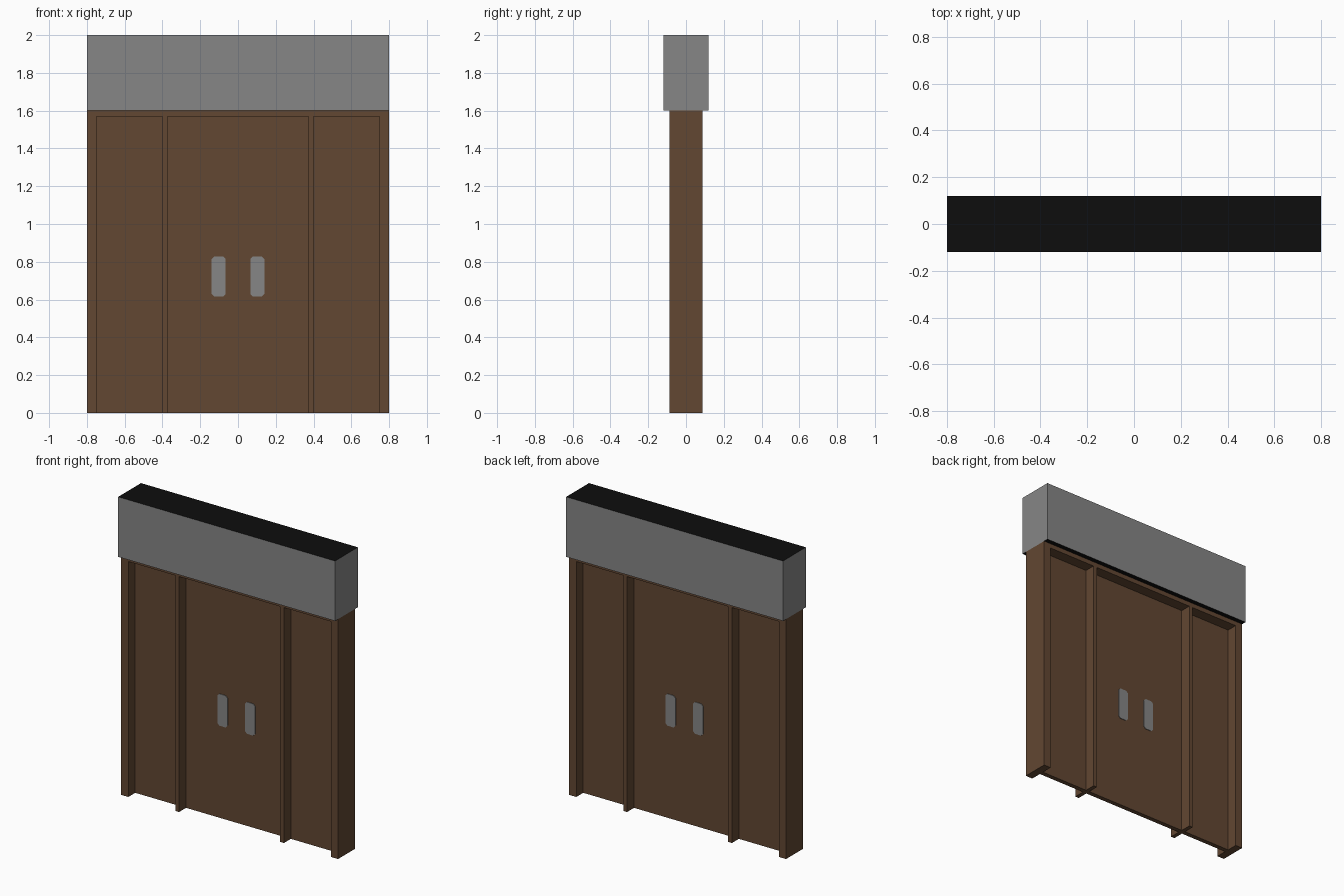
import bpy, bmesh

if "Cube" in bpy.data.objects:
    bpy.data.objects.remove(bpy.data.objects["Cube"])


def material(name, rgb):
    m = bpy.data.materials.new(name)
    m.diffuse_color = (*rgb, 1.0)
    m.use_nodes = True
    m.node_tree.nodes["Principled BSDF"].inputs["Base Color"].default_value = m.diffuse_color
    return m


BROWN = material("brown wood", (0.122, 0.063, 0.032))
GREY = material("grey stone", (0.24, 0.24, 0.24))
BLACK = material("black", (0.004, 0.004, 0.004))


def add_object(name, bm, *mats):
    bmesh.ops.recalc_face_normals(bm, faces=bm.faces)
    me = bpy.data.meshes.new(name)
    bm.to_mesh(me)
    bm.free()
    for m in mats:
        me.materials.append(m)
    ob = bpy.data.objects.new(name, me)
    bpy.context.collection.objects.link(ob)
    return ob


def box(name, x, y, z, *mats):
    bm = bmesh.new()
    bmesh.ops.create_cube(bm, size=1)
    for v in bm.verts:
        for i, (lo, hi) in enumerate((x, y, z)):
            v.co[i] = hi if v.co[i] > 0 else lo
    return add_object(name, bm, *mats)


D = 0.088   # half depth of the frame
P = 0.015   # half thickness of the door panels

# Header block with black top and underside
header = box("header", (-0.8, 0.8), (-0.12, 0.12), (1.6, 2.0), GREY, BLACK)
for f in header.data.polygons:
    f.material_index = 1 if abs(f.normal.z) > 0.5 else 0

# Posts and mullions, mirrored left and right
for side, s in (("left", -1), ("right", 1)):
    for part, a, b in (("outer_post", 0.748, 0.8), ("mullion", 0.373, 0.4)):
        box(f"{side}_{part}", sorted((s * a, s * b)), (-D, D), (0, 1.6), BROWN)

# Top rails and recessed panels in the three bays
for name, a, b in (("left", -0.748, -0.4), ("middle", -0.373, 0.373), ("right", 0.4, 0.748)):
    box(f"{name}_top_rail", (a, b), (-D, D), (1.57, 1.6), BROWN)
    box(f"{name}_panel", (a, b), (-P, P), (0, 1.57), BROWN)

# Thin handle plates with clipped corners, on both faces of the door
w, h, c = 0.037, 0.106, 0.014
outline = [(-w + c, -h), (w - c, -h), (w, -h + c), (w, h - c),
           (w - c, h), (-w + c, h), (-w, h - c), (-w, -h + c)]
for face, sy in (("front", -1), ("back", 1)):
    for side, sx in (("left", -1), ("right", 1)):
        bm = bmesh.new()
        f = bm.faces.new([bm.verts.new((sx * 0.102 + x, sy * P, 0.722 + z)) for x, z in outline])
        ext = bmesh.ops.extrude_face_region(bm, geom=[f], use_keep_orig=True)
        for v in ext["geom"]:
            if isinstance(v, bmesh.types.BMVert):
                v.co.y += sy * 0.004
        add_object(f"{face}_{side}_handle", bm, GREY)
